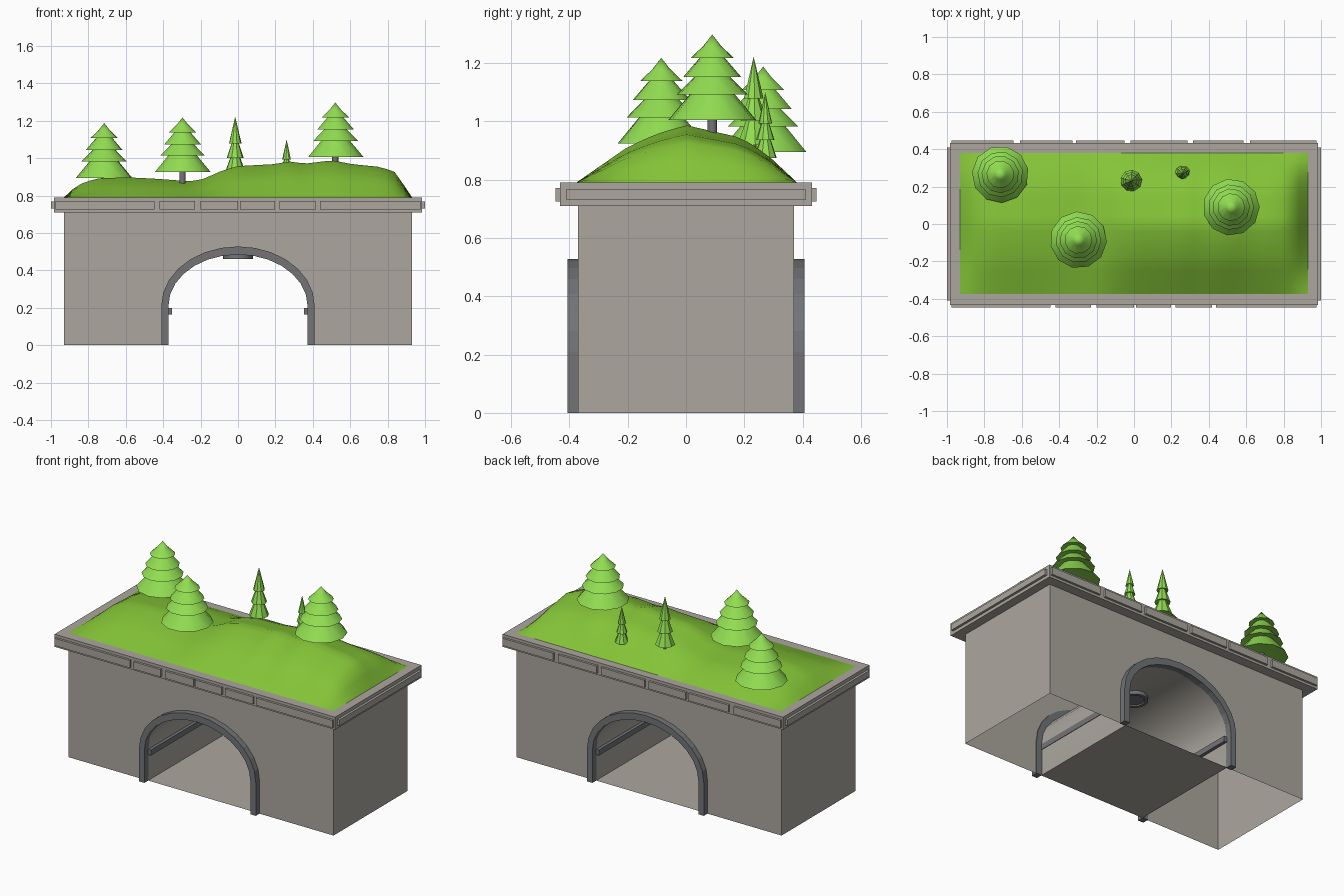
import bpy, bmesh, math

if "Cube" in bpy.data.objects:
    bpy.data.objects.remove(bpy.data.objects["Cube"])

def material(name, hexcode):
    rgb = [int(hexcode[i:i + 2], 16) / 255 for i in (0, 2, 4)]
    m = bpy.data.materials.new(name)
    m.diffuse_color = [c / 12.92 if c <= 0.04045 else ((c + 0.055) / 1.055) ** 2.4 for c in rgb] + [1]
    m.use_nodes = True
    m.node_tree.nodes["Principled BSDF"].inputs["Base Color"].default_value = m.diffuse_color
    return m

STONE = material("warm_stone", "ACA79F")
DARK = material("dark_stone", "737477")
GRASS = material("grass_green", "84C437")
LEAF = material("leaf_green", "92DE52")

def finish(name, bm, mat, smooth=None, recalc=True):
    if recalc:
        bmesh.ops.recalc_face_normals(bm, faces=bm.faces[:])
    me = bpy.data.meshes.new(name)
    bm.to_mesh(me)
    bm.free()
    me.materials.append(mat)
    ob = bpy.data.objects.new(name, me)
    bpy.context.collection.objects.link(ob)
    if smooth:
        bpy.ops.object.select_all(action='DESELECT')
        ob.select_set(True)
        bpy.context.view_layer.objects.active = ob
        bpy.ops.object.shade_smooth_by_angle(angle=math.radians(smooth))
    return ob

def box(name, x0, x1, y0, y1, z0, z1, mat):
    bm = bmesh.new()
    bmesh.ops.create_cube(bm, size=1)
    for v in bm.verts:
        v.co.x = x0 if v.co.x < 0 else x1
        v.co.y = y0 if v.co.y < 0 else y1
        v.co.z = z0 if v.co.z < 0 else z1
    return finish(name, bm, mat)

def arch(a, top, spring=0.21, n=14):
    pts = [(-a, 0)]
    for i in range(n + 1):
        t = math.pi * (1 - i / n)
        pts.append((a * math.cos(t), spring + (top - spring) * math.sin(t)))
    return pts + [(a, 0)]

INNER, OUTER = arch(0.372, 0.485), arch(0.41, 0.528)

# Wall block with tunnel, hollow and open underneath
bm = bmesh.new()
outline = INNER + [(0.93, 0), (0.93, 0.72), (-0.93, 0.72), (-0.93, 0)]
front = [bm.verts.new((x, -0.37, z)) for x, z in outline]
back = [bm.verts.new((x, 0.37, z)) for x, z in outline]
bm.faces.new(front)
bm.faces.new(back[::-1])
n = len(outline)
for i in range(n):
    j = (i + 1) % n
    if outline[i][1] or outline[j][1]:
        bm.faces.new((front[i], front[j], back[j], back[i]))
finish("tunnel_block", bm, STONE, 30)

# Tunnel floor
bm = bmesh.new()
bm.faces.new([bm.verts.new(p) for p in
              ((-0.372, -0.37, 0.001), (0.372, -0.37, 0.001), (0.372, 0.37, 0.001), (-0.372, 0.37, 0.001))])
finish("tunnel_floor", bm, STONE, recalc=False)

# Arch surrounds, front and back
for s, label in ((-1, "front"), (1, "back")):
    bm = bmesh.new()
    rows = [[bm.verts.new((x, s * y, z)) for x, z in pts]
            for pts, y in ((INNER, 0.365), (INNER, 0.407), (OUTER, 0.407), (OUTER, 0.365))]
    for k in range(4):
        a, b = rows[k], rows[(k + 1) % 4]
        for i in range(len(INNER) - 1):
            bm.faces.new((a[i], a[i + 1], b[i + 1], b[i]))
    for e in (0, -1):
        bm.faces.new([r[e] for r in rows])
    finish(label + "_arch_surround", bm, DARK)

# Side rails and ceiling lamp inside the tunnel
box("left_rail", -0.375, -0.352, -0.37, 0.37, 0.165, 0.2, DARK)
box("right_rail", 0.352, 0.375, -0.37, 0.37, 0.165, 0.2, DARK)

def revolve(name, profile, loc, sides, mat, smooth=None, turn=0.0):
    bm = bmesh.new()
    rings = []
    for r, z in profile:
        if r == 0:
            rings.append([bm.verts.new((loc[0], loc[1], loc[2] + z))] * sides)
        else:
            rings.append([bm.verts.new((loc[0] + r * math.cos(2 * math.pi * i / sides + turn),
                                        loc[1] + r * math.sin(2 * math.pi * i / sides + turn),
                                        loc[2] + z)) for i in range(sides)])
    for a, b in zip(rings, rings[1:]):
        for i in range(sides):
            j = (i + 1) % sides
            bm.faces.new(list(dict.fromkeys((a[i], a[j], b[j], b[i]))))
    return finish(name, bm, mat, smooth)

revolve("ceiling_lamp", [(0, 0.49), (0.08, 0.49), (0.08, 0.46), (0.062, 0.46), (0.058, 0.467), (0, 0.467)],
        (0, 0, 0), 20, DARK, 35)

# Cornice slab and its raised panels
box("cornice", -0.985, 0.985, -0.433, 0.433, 0.71, 0.79, STONE)
FRONT = [(-0.975, -0.447), (-0.42, -0.23), (-0.2, 0.0), (0.012, 0.197), (0.222, 0.417), (0.438, 0.975)]
BACK = [(-0.975, -0.645), (-0.61, -0.33), (-0.31, -0.05), (-0.02, 0.285), (0.315, 0.585), (0.62, 0.975)]
for s, spans, label in ((-1, FRONT, "front"), (1, BACK, "back")):
    for x0, x1 in spans:
        box(label + "_cornice_panel", x0, x1, min(s * 0.42, s * 0.447), max(s * 0.42, s * 0.447),
            0.725, 0.772, STONE)
for s, label in ((-1, "left"), (1, "right")):
    box(label + "_cornice_panel", min(s * 0.97, s), max(s * 0.97, s), -0.41, 0.41, 0.73, 0.768, STONE)

# Grassy hill: a ridge line along x times a cross-section along y
RIDGE = [(-0.93, 0), (-0.86, 0.065), (-0.76, 0.1), (-0.6, 0.107), (-0.45, 0.1), (-0.25, 0.085), (-0.18, 0.1),
         (-0.08, 0.145), (0, 0.167), (0.2, 0.178), (0.27, 0.192), (0.36, 0.18), (0.5, 0.198), (0.62, 0.176),
         (0.76, 0.163), (0.84, 0.135), (0.93, 0)]
CROSS = [(-0.375, 0), (-0.2, 0.62), (-0.1, 0.85), (0, 1), (0.19, 0.78), (0.28, 0.48), (0.38, 0)]

def sample(table, t):
    for (a, p), (b, q) in zip(table, table[1:]):
        if t <= b:
            return p + (q - p) * (t - a) / (b - a)
    return table[-1][1]

def ground(x, y):
    return 0.791 + sample(RIDGE, x) * sample(CROSS, y)

bm = bmesh.new()
NX, NY = 40, 18
grid = []
for i in range(NX + 1):
    x = -0.93 + 1.86 * i / NX
    ys = [-0.375 + 0.755 * j / NY for j in range(NY + 1)]
    grid.append([bm.verts.new((x, y, ground(x, y))) for y in ys])
for i in range(NX):
    for j in range(NY):
        bm.faces.new((grid[i][j], grid[i + 1][j], grid[i + 1][j + 1], grid[i][j + 1]))
finish("grassy_hill", bm, GRASS, 60, recalc=False)

# Fir trees: tiered skirts (heights measured down from the tip) on thin trunks
BIG = [(0, 0), (0.03, -0.038), (0.074, -0.08), (0.04, -0.076), (0.1, -0.145), (0.055, -0.138),
       (0.122, -0.205), (0.07, -0.195), (0.152, -0.293), (0, -0.27)]
SLIM = [(0, 0), (0.034, -0.13), (0.018, -0.125), (0.046, -0.2), (0.025, -0.195), (0.058, -0.275), (0, -0.265)]

def fir(name, x, y, top, profile, scale, height, trunk, sides, turn):
    revolve(name + "_foliage", [(r * scale, z * height) for r, z in profile], (x, y, top), sides, LEAF, 37, turn)
    z0 = ground(x, y) - 0.03
    revolve(name + "_trunk", [(trunk, 0), (trunk, top - 0.15 * height - z0)], (x, y, z0), 8, DARK, 50)

fir("left_fir", -0.715, 0.265, 1.188, BIG, 1, 1, 0.017, 11, 0.2)
fir("centre_fir", -0.297, -0.085, 1.218, BIG, 1, 1, 0.017, 11, 0.5)
fir("right_fir", 0.52, 0.09, 1.298, BIG, 1, 1, 0.017, 11, 0.0)
fir("slim_fir", -0.015, 0.232, 1.222, SLIM, 1, 1.1, 0.01, 9, 0.1)
fir("small_fir", 0.26, 0.272, 1.1, SLIM, 0.7, 0.82, 0.008, 9, 0.4)
